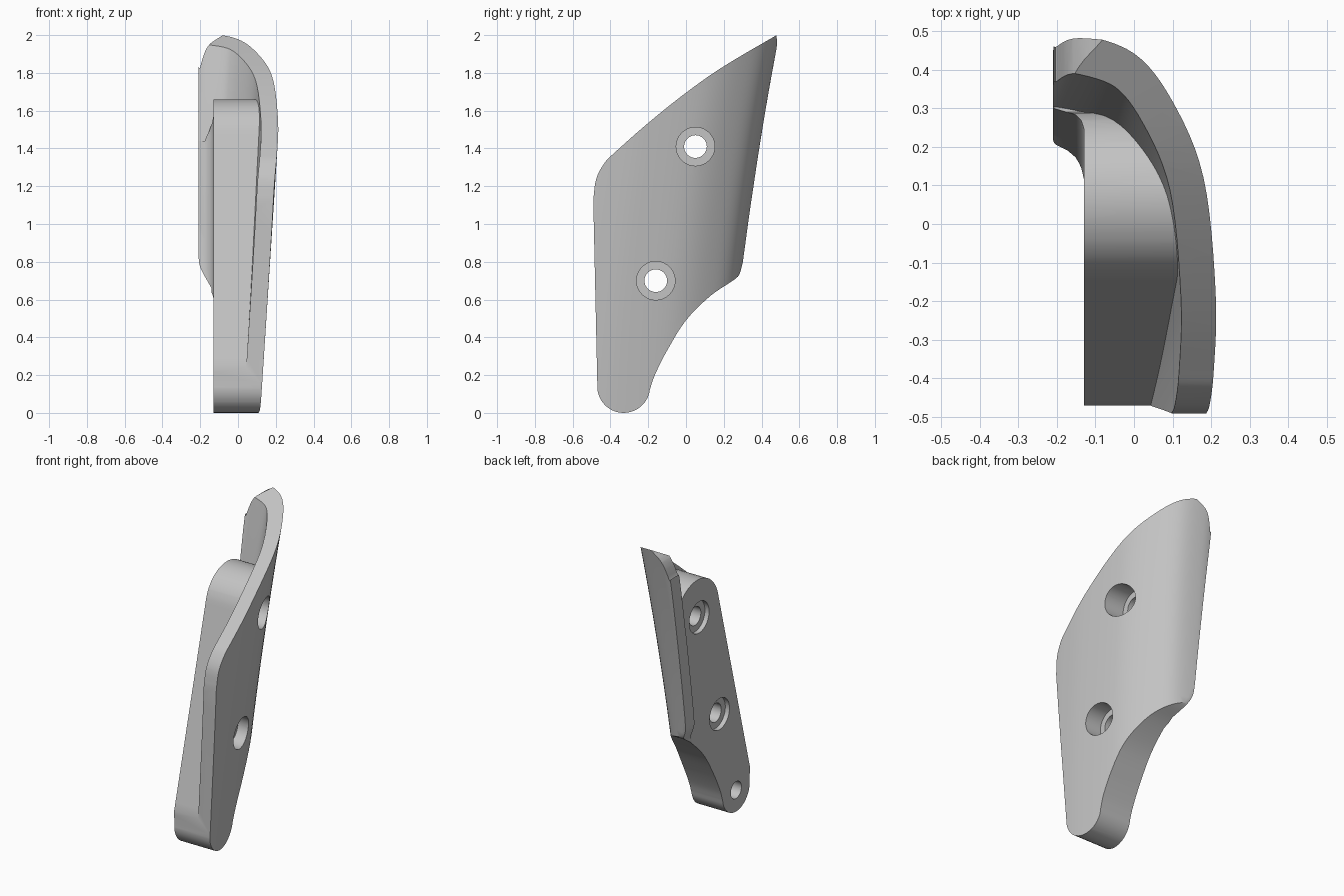
import bpy, bmesh, math
from mathutils import Vector

cube = bpy.data.objects.get("Cube")
if cube:
    bpy.data.objects.remove(cube, do_unlink=True)

grey = bpy.data.materials.new("plain grey")
grey.use_nodes = True
grey.diffuse_color = (0.55, 0.55, 0.55, 1)
grey.node_tree.nodes["Principled BSDF"].inputs["Base Color"].default_value = grey.diffuse_color


def spline(pts, steps=6):
    """Smooth curve through a few 2D points."""
    p = [Vector(q) for q in pts]
    p = [2 * p[0] - p[1]] + p + [2 * p[-1] - p[-2]]
    out = []
    for a, b, c, d in zip(p, p[1:], p[2:], p[3:]):
        for i in range(steps):
            t = i / steps
            out.append(0.5 * (2 * b + (c - a) * t + (2 * a - 5 * b + 4 * c - d) * t * t
                              + (3 * b - a - 3 * c + d) * t ** 3))
    return out + [p[-2]]


def arc(cx, cy, r, start, end, n=20):
    angles = [math.radians(start + (end - start) * i / n) for i in range(n + 1)]
    return [Vector((cx + r * math.cos(a), cy + r * math.sin(a))) for a in angles]


def offset(curve, dist):
    """Shift a curve to its inner side."""
    out = []
    for i, p in enumerate(curve):
        t = (curve[min(i + 1, len(curve) - 1)] - curve[max(i - 1, 0)]).normalized()
        out.append(p + Vector((t.y, -t.x)) * dist)
    return out


def solid(name, rings):
    """Closed solid through a stack of equal rings."""
    bm = bmesh.new()
    rows = [[bm.verts.new(c) for c in ring] for ring in rings]
    for a, b in zip(rows, rows[1:]):
        for i in range(len(a)):
            j = (i + 1) % len(a)
            bm.faces.new((a[i], a[j], b[j], b[i]))
    bm.faces.new(rows[0][::-1])
    bm.faces.new(rows[-1])
    bmesh.ops.recalc_face_normals(bm, faces=bm.faces)
    mesh = bpy.data.meshes.new(name)
    bm.to_mesh(mesh)
    bm.free()
    mesh.materials.append(grey)
    ob = bpy.data.objects.new(name, mesh)
    bpy.context.collection.objects.link(ob)
    return ob


def side_prism(name, pts, x0, x1):
    return solid(name, [[(x, p[0], p[1]) for p in pts] for x in (x0, x1)])


def sweep(name, leaning, fixed=()):
    """Stack a plan section upward, leaning sideways and backward."""
    rings = []
    for k in range(29):
        z = -0.1 + 2.2 * k / 28
        dx = 0.065 * (z - 1.5)
        dy = 0.065 * z + 0.0325 * z * z - 0.17
        rings.append([(p[0] + dx, p[1] + dy, z) for p in leaning]
                     + [(p[0], p[1] + dy, z) for p in fixed])
    return solid(name, rings)


def combine(target, tool, operation):
    mod = target.modifiers.new(operation, "BOOLEAN")
    mod.object, mod.operation, mod.solver = tool, operation, "EXACT"
    bpy.context.view_layer.objects.active = target
    bpy.ops.object.modifier_apply(modifier=mod.name)
    bpy.data.objects.remove(tool, do_unlink=True)


# Curved outer shell
outer = spline([(-0.38, 0.385), (-0.27, 0.398), (-0.172, 0.40), (-0.03, 0.356), (0.073, 0.247),
                (0.162, 0.071), (0.208, -0.185), (0.215, -0.36), (0.207, -0.5), (0.19, -0.75)])
body = sweep("curved_brace", outer + offset(outer, 0.09)[::-1])

# Thick inner block with a concave fillet into the shell
fillet = [(-0.13, -0.9), (-0.13, 0.235), (-0.137, 0.262), (-0.152, 0.284), (-0.175, 0.299),
          (-0.205, 0.308), (-0.22, 0.32)]
block = sweep("inner_block", offset(outer, 0.045), fillet)
block_side = arc(0.07, 1.44, 0.22, 0, 165) + [(-0.6, -0.25), (0.7, -0.25), (0.7, 1.44)]
combine(block, side_prism("block_cutter", block_side, -0.6, 0.6), "INTERSECT")
combine(body, block, "UNION")

# Side outline
foot = arc(-0.33, 0.14, 0.14, 175, 345)
heel = spline([(-0.192, 0.12), (-0.165, 0.2), (-0.1, 0.33), (0, 0.49), (0.13, 0.62), (0.255, 0.705),
               (0.285, 0.74), (0.305, 0.81), (0.36, 0.95)], 5)
top = spline([(0.6, 2.07), (0.48, 2.0), (0.2, 1.835), (0, 1.695), (-0.2, 1.535), (-0.37, 1.385),
              (-0.43, 1.325), (-0.475, 1.24), (-0.491, 1.13)], 5)
outline = foot + heel + [(0.7, 1.0), (0.7, 2.12)] + top
combine(body, side_prism("outline_cutter", outline, -0.7, 0.7), "INTERSECT")

# Front outline: flat inner edge with a rounded tip
tip = spline([(-0.21, 0.86), (-0.21, 1.74), (-0.2, 1.83), (-0.16, 1.94), (-0.08, 2.0)], 5)[5:]
low = spline([(-0.14, 0.66), (-0.185, 0.74), (-0.205, 0.79), (-0.21, 0.86)], 4)
front = [(-0.14, -0.3)] + low + tip + [(0.5, 2.0), (0.5, -0.3)]
combine(body, solid("front_cutter", [[(p[0], y, p[1]) for p in front] for y in (-0.8, 0.8)]),
        "INTERSECT")


# Bolt holes, counterbored on both sides, and a blind hole in the foot
def drill(y, z, r, x0, x1):
    combine(body, side_prism("drill", arc(y, z, r, 0, 351, 39), x0, x1), "DIFFERENCE")


for y, z in ((0.05, 1.41), (-0.16, 0.70)):
    drill(y, z, 0.06, -0.5, 0.5)
    drill(y, z, 0.102, 0.04, 0.5)
    drill(y, z, 0.102, -0.5, -0.10)
drill(-0.33, 0.14, 0.055, -0.5, 0.0)

bpy.ops.object.select_all(action="DESELECT")
body.select_set(True)
bpy.context.view_layer.objects.active = body
bpy.ops.object.shade_smooth_by_angle(angle=math.radians(30))
